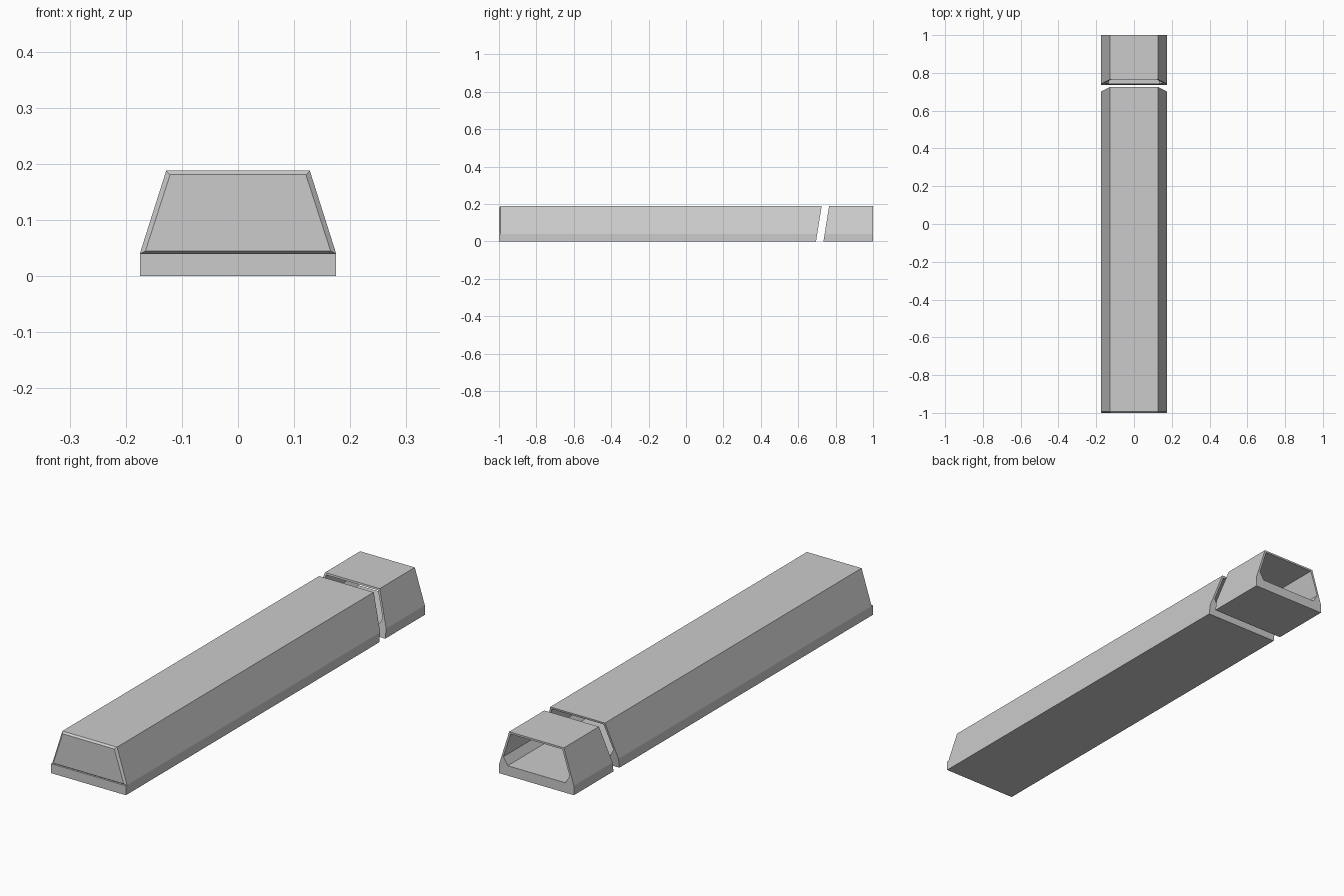
import bpy, bmesh

if "Cube" in bpy.data.objects:
    bpy.data.objects.remove(bpy.data.objects["Cube"])

SLOPE = 0.16  # lean of the slanted cut between the two sections


def sym(half):
    """Mirror a right-hand half profile (bottom to top) into a closed ring."""
    return half + [(-x, z) for x, z in reversed(half)]


OUTER = sym([(0.175, 0.0), (0.175, 0.04), (0.128, 0.188)])
INNER = sym([(0.135, 0.042), (0.155, 0.075), (0.121, 0.18)])
BODY = sym([(0.175, 0.04), (0.128, 0.188)])
PANEL = sym([(0.165, 0.045), (0.121, 0.181)])


def ring(bm, profile, y, lean=0.0):
    return [bm.verts.new((x, y + lean * z, z)) for x, z in profile]


def bridge(bm, a, b):
    n = len(a)
    for i in range(n):
        j = (i + 1) % n
        bm.faces.new((a[i], a[j], b[j], b[i]))


def finish(bm, name):
    bmesh.ops.recalc_face_normals(bm, faces=bm.faces)
    mesh = bpy.data.meshes.new(name)
    bm.to_mesh(mesh)
    bm.free()
    obj = bpy.data.objects.new(name, mesh)
    bpy.context.collection.objects.link(obj)
    return obj


# Long section: hollow from the slanted cut, closed at the front
bm = bmesh.new()
of, ob = ring(bm, OUTER, -0.992), ring(bm, OUTER, 0.695, SLOPE)
inf, inb = ring(bm, INNER, -0.975), ring(bm, INNER, 0.695, SLOPE)
bridge(bm, of, ob)
bridge(bm, ob, inb)
bridge(bm, inb, inf)
bm.faces.new(of)
bm.faces.new(inf)
finish(bm, "long_section")

# Short section: open at both ends, with corner fillets inside
bm = bmesh.new()
of, ob = ring(bm, OUTER, 0.735, SLOPE), ring(bm, OUTER, 1.0)
inf, inb = ring(bm, INNER, 0.735, SLOPE), ring(bm, INNER, 1.0)
for a, b in ((of, ob), (ob, inb), (inb, inf), (inf, of)):
    bridge(bm, a, b)
finish(bm, "short_section")

# Bevelled front panel
bm = bmesh.new()
back, front = ring(bm, BODY, -0.992), ring(bm, PANEL, -1.0)
bridge(bm, back, front)
bm.faces.new(front)
finish(bm, "front_panel")

# Plinth lip below the front panel
bm = bmesh.new()
lip = sym([(0.175, 0.0), (0.175, 0.04)])
back, front = ring(bm, lip, -0.992), ring(bm, lip, -1.0)
bridge(bm, back, front)
bm.faces.new(front)
finish(bm, "front_lip")
